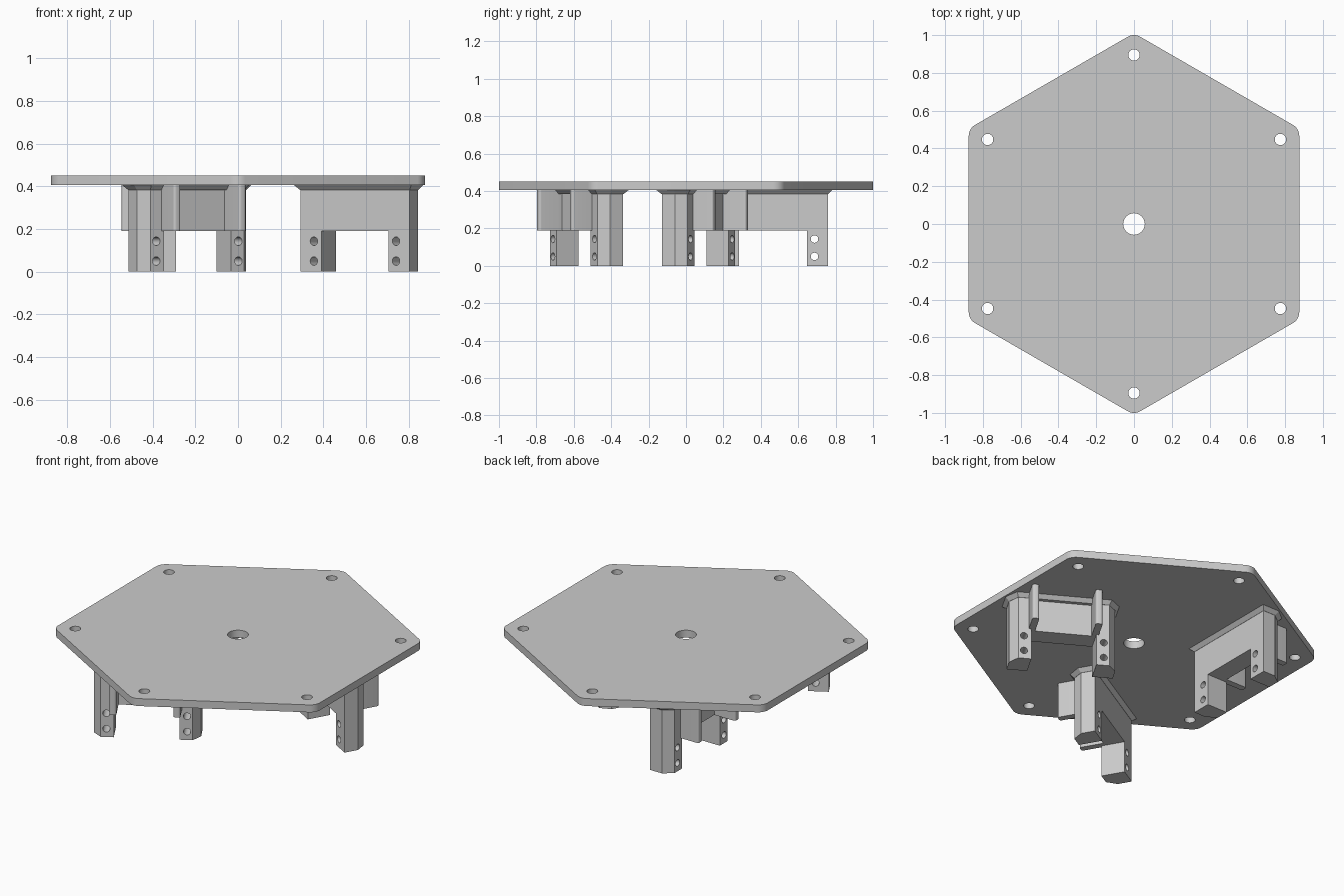
import bpy, bmesh
from math import sin, cos, pi, radians
from mathutils import Matrix, Vector

if "Cube" in bpy.data.objects:
    bpy.data.objects.remove(bpy.data.objects["Cube"])


def loft(name, low, high, z0, z1):
    """Solid between two matching outlines."""
    bm = bmesh.new()
    a = [bm.verts.new((x, y, z0)) for x, y in low]
    b = [bm.verts.new((x, y, z1)) for x, y in high]
    bm.faces.new(a[::-1])
    bm.faces.new(b)
    for i in range(len(a)):
        j = (i + 1) % len(a)
        bm.faces.new((a[i], a[j], b[j], b[i]))
    bmesh.ops.recalc_face_normals(bm, faces=bm.faces)
    me = bpy.data.meshes.new(name)
    bm.to_mesh(me)
    bm.free()
    ob = bpy.data.objects.new(name, me)
    bpy.context.collection.objects.link(ob)
    return ob


def prism(name, pts, z0, z1):
    return loft(name, pts, pts, z0, z1)


def circle(x, y, r, n=32):
    return [(x + r * cos(2 * pi * i / n), y + r * sin(2 * pi * i / n)) for i in range(n)]


def cut(ob, cutters):
    """Subtract the cutters, then delete them."""
    for c in cutters:
        c.hide_render = True
        m = ob.modifiers.new("cut", 'BOOLEAN')
        m.operation, m.solver, m.object = 'DIFFERENCE', 'EXACT', c
    bpy.context.view_layer.update()
    dg = bpy.context.evaluated_depsgraph_get()
    me = bpy.data.meshes.new_from_object(ob.evaluated_get(dg))
    ob.modifiers.clear()
    ob.data = me
    for c in cutters:
        bpy.data.objects.remove(c)


def smooth(ob):
    bpy.ops.object.select_all(action='DESELECT')
    ob.select_set(True)
    bpy.context.view_layer.objects.active = ob
    bpy.ops.object.shade_smooth_by_angle(angle=radians(30))


# Hexagonal plate with rounded corners, six rim holes and a centre hole
R = 0.067
D = 1.0 - R
outline = []
for k in range(6):
    a = pi / 2 + k * pi / 3
    for i in range(9):
        t = a - pi / 6 + pi / 3 * i / 8
        outline.append((D * cos(a) + R * cos(t), D * sin(a) + R * sin(t)))
plate = prism("hexagon_plate", outline, 0.405, 0.45)
holes = [prism("cutter", circle(0, 0, 0.057, 48), 0.3, 0.6)]
for k in range(6):
    a = pi / 2 + k * pi / 3
    holes.append(prism("cutter", circle(0.895 * cos(a), 0.895 * sin(a), 0.03), 0.3, 0.6))
cut(plate, holes)
smooth(plate)

# Bracket dimensions: front face, back face, centre and half length along y
XF, XB, YC, H = -0.29, -0.425, 0.465, 0.295


def bracket_outline(o=0.0):
    h, c = H + o, o * 0.5
    return [(XF + o, YC - h), (XF + o, YC + h), (-0.37 - c, YC + h),
            (XB - o, YC + H - 0.042 + c), (XB - o, YC - H + 0.042 - c), (-0.37 - c, YC - h)]


def rect(x0, x1, y0, y1):
    return [(x0, y0), (x1, y0), (x1, y1), (x0, y1)]


# Bracket body: two legs, gap between them, shallow back recess, screw holes
body = prism("bracket_body", bracket_outline(), 0, 0.41)
cutters = [prism("cutter", rect(-0.7, 0, YC - 0.181, YC + 0.181), -0.1, 0.19),
           prism("cutter", rect(-0.7, -0.405, YC - 0.157, YC + 0.157), 0.1, 0.5)]
for y in (YC - 0.222, YC + 0.222):
    for z in (0.05, 0.143):
        c = prism("cutter", circle(0, 0, 0.02, 24), -0.2, 0.2)
        c.data.transform(Matrix.Translation((-0.36, y, z)) @ Matrix.Rotation(pi / 2, 4, 'Y'))
        cutters.append(c)
cut(body, cutters)
smooth(body)

# Flared collar under the plate
collar = loft("bracket_collar", bracket_outline(0.001), bracket_outline(0.023), 0.383, 0.407)

# Ribs behind the bracket with rounded rear edges
parts = [body, collar]
for s, label in ((-1, "near"), (1, "far")):
    y0, y1, r = YC + s * 0.176 - 0.019, YC + s * 0.176 + 0.019, 0.012
    pts = [(-0.38, y0), (-0.38, y1)]
    for cy, a0 in ((y1 - r, pi / 2), (y0 + r, pi)):
        for i in range(6):
            a = a0 + pi / 2 * i / 5
            pts.append((-0.545 + r + r * cos(a), cy + r * sin(a)))
    rib = prism("bracket_rib_" + label, pts, 0.19, 0.41)
    smooth(rib)
    parts.append(rib)

# Repeat the bracket around the centre
for ob in list(parts):
    for k in (1, 2):
        d = ob.copy()
        d.name = f"{ob.name}_{k + 1}"
        d.rotation_euler = (0, 0, 2 * pi / 3 * k)
        bpy.context.collection.objects.link(d)
